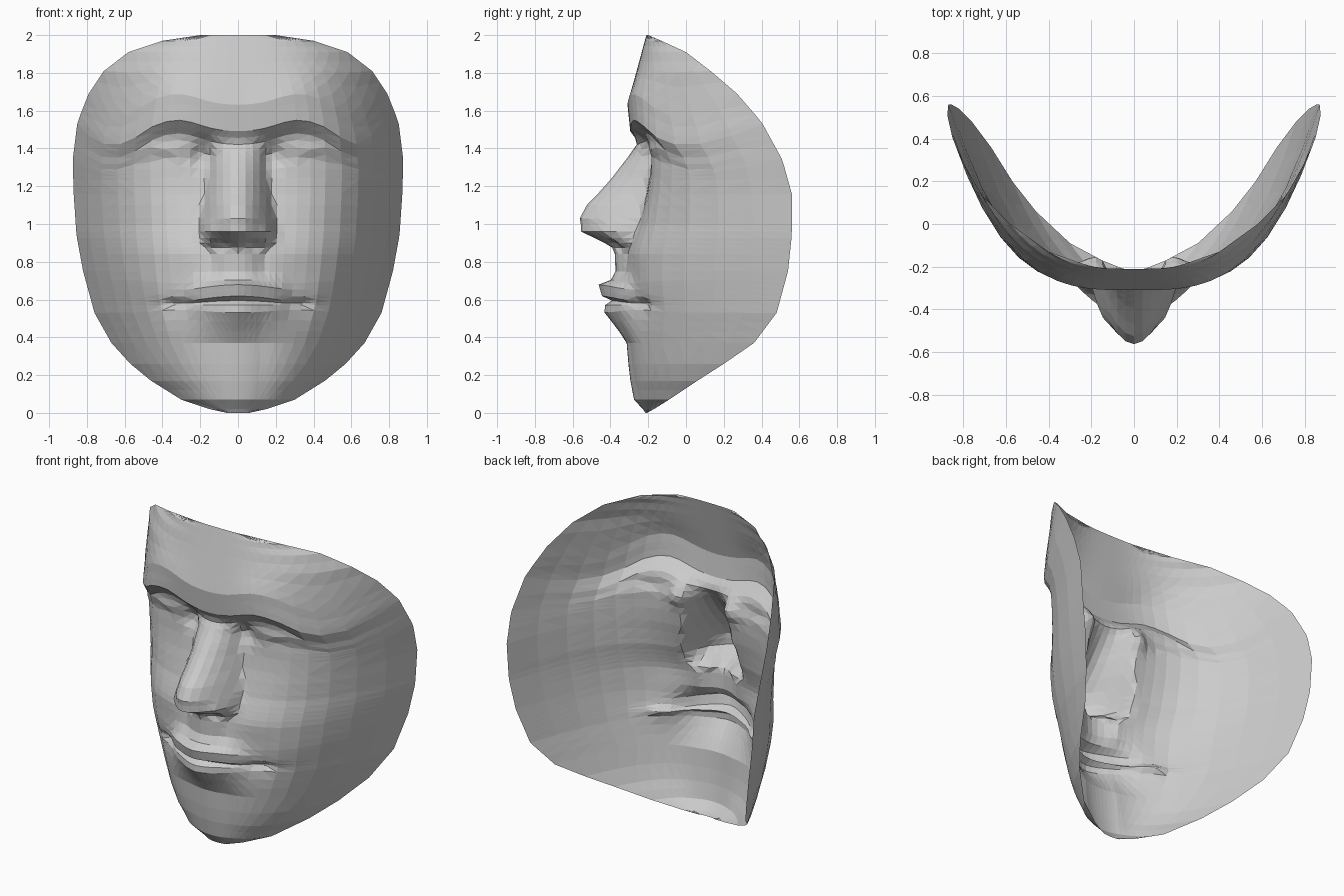
import bpy, bmesh
from math import exp


def curve(points):
    """Piecewise linear function through (z, value) pairs, listed upwards."""
    def f(t):
        if t <= points[0][0]:
            return points[0][1]
        for (a, va), (b, vb) in zip(points, points[1:]):
            if t <= b:
                return va + (vb - va) * (t - a) / (b - a)
        return points[-1][1]
    return f


def bump(x, z, cx, cz, rx, rz):
    return exp(-((x - cx) / rx) ** 2 - ((z - cz) / rz) ** 2)


def smooth(t):
    t = min(max(t, 0), 1)
    return t * t * (3 - 2 * t)


# rim outline: half width and depth by height
RIM = [(0.005, .06, -.195), (.02, .15, -.17), (.07, .30, -.09), (.17, .46, .06),
       (.26, .57, .20), (.37, .67, .36), (.53, .76, .48), (.75, .82, .54),
       (.94, .855, .56), (1.16, .87, .56), (1.34, .875, .51), (1.54, .85, .40),
       (1.69, .79, .27), (1.81, .71, .13), (1.91, .58, 0), (1.97, .40, -.13), (2, .20, -.20)]
width = curve([(z, w) for z, w, y in RIM])
rim_y = curve([(z, y) for z, w, y in RIM])

# centre line of the face without nose and lips
centre = curve([(0, -.195), (.07, -.26), (.20, -.285), (.38, -.30), (.45, -.31), (.58, -.32),
                (.70, -.335), (.85, -.31), (1, -.25), (1.2, -.20), (1.35, -.19),
                (1.42, -.22), (1.49, -.295), (1.63, -.31), (2, -.21)])
roundness = curve([(0, 2.6), (.17, 2.8), (.4, 2.9), (.7, 3.1), (1, 3.5), (1.2, 3.9),
                   (1.38, 3.9), (1.6, 3.3), (2, 3)])

# nose and lips: projection by height
nose = curve([(.70, .015), (.74, .045), (.84, .065), (.88, .095), (.92, .19), (.96, .29),
              (1.03, .32), (1.10, .30), (1.23, .205), (1.35, .12), (1.42, .04), (1.47, 0)])
nose_w = curve([(.72, .12), (.85, .14), (.90, .19), (.97, .205), (1.05, .195), (1.2, .165),
                (1.42, .14)])
lips = curve([(.38, 0), (.46, .05), (.53, .10), (.57, .095), (.595, .055), (.62, .105),
              (.68, .115), (.705, .045), (.74, 0)])


def point(c, row):
    """Surface point at fraction c of the half width on a row."""
    x = c * width(row)
    # rows arch over the eyes, sink to the temples and converge at the mouth corners
    near = smooth((row - 1.2) / .19) * smooth((1.87 - row) / .27)
    sink = smooth((x - .42) / .22) * smooth((1 - c) / .2)
    z = row + near * (.06 * exp(-((x - .32) / .16) ** 2) - .07 * sink)
    m = row - .595
    z -= exp(-(m / .09) ** 2) * exp(-((x - .31) / .17) ** 2) * (.65 * m + .015)

    yc = centre(row)
    y = yc + (rim_y(row) - yc) * c ** roundness(row)
    y -= nose(row) * max(0, 1 - (x / nose_w(row)) ** 2)
    y -= lips(row) * max(0, 1 - (x / .30) ** 1.4)
    y -= .04 * bump(x, z, .16, .96, .04, .06)        # nostril wings
    y += .05 * bump(x, z, .08, .89, .04, .02)        # nostrils
    y -= .025 * bump(x, z, .36, 1.385, .14, .04)     # eyelids
    y += .04 * bump(x, z, .19, 1.37, .05, .07)       # inner eye corners
    y += .012 * bump(x, z, .36, 1.345, .15, .02)     # lower lid crease
    y += .04 * bump(x, z, .32, .58, .07, .025)       # mouth corners
    y += .03 * bump(x, z, .30, .66, .13, .16)        # hollow beside the mouth
    return x, y, z


COLUMNS = [0, .045, .09, .13, .17, .205, .24, .29, .36, .44, .53, .63, .73, .83, .92, 1]
ROWS = [.005, .02, .07, .12, .17, .26, .37, .43, .48, .53, .57, .595, .62, .65, .68, .705,
        .75, .80, .84, .875, .90, .925, .96, 1, 1.03, 1.10, 1.16, 1.24, 1.28, 1.315, 1.35,
        1.385, 1.42, 1.455, 1.49, 1.53, 1.58, 1.63, 1.69, 1.75, 1.81, 1.86, 1.91,
        1.94, 1.97, 2]

# half of the face as a grid that follows the rim
bm = bmesh.new()
grid = [[bm.verts.new(point(c, z)) for c in COLUMNS] for z in ROWS]
for low, high in zip(grid, grid[1:]):
    for i in range(len(COLUMNS) - 1):
        bm.faces.new((low[i], low[i + 1], high[i + 1], high[i]))
bmesh.ops.triangulate(bm, faces=bm.faces[:], quad_method='BEAUTY')
# bottom tip reaches the ground
for v in grid[0]:
    v.co.z = 0

mesh = bpy.data.meshes.new("face_mask")
bm.to_mesh(mesh)
bm.free()
mask = bpy.data.objects.new("face_mask", mesh)
bpy.context.collection.objects.link(mask)

# mirror to the other half
mod = mask.modifiers.new("mirror", 'MIRROR')
mod.use_clip = True
mod.merge_threshold = .0005
